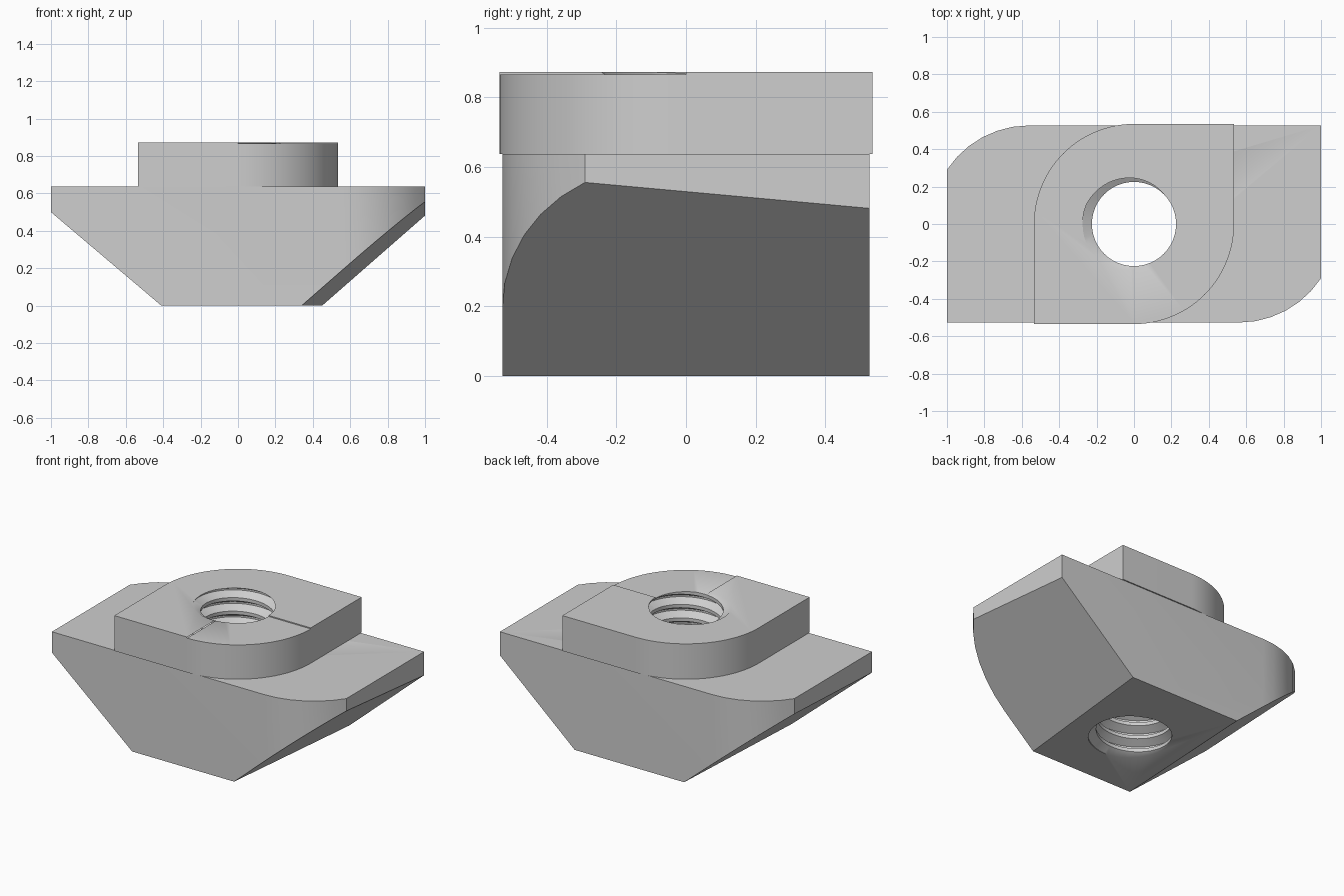
import bpy, bmesh
from math import cos, sin, pi, radians
from mathutils import Vector

cube = bpy.data.objects.get("Cube")
if cube:
    bpy.data.objects.remove(cube, do_unlink=True)

GREY = (0.62, 0.62, 0.62, 1)
steel = bpy.data.materials.new("plain_grey")
steel.use_nodes = True
steel.diffuse_color = GREY
steel.node_tree.nodes["Principled BSDF"].inputs["Base Color"].default_value = GREY

SHOULDER, TOP, STEP = 0.638, 0.873, 0.007
PITCH, MINOR, MAJOR = 0.09, 0.225, 0.275


def arc(cx, r, a0, a1, n):
    angles = [radians(a0 + (a1 - a0) * i / n) for i in range(n + 1)]
    return [(cx + r * cos(a), r * sin(a)) for a in angles]


def cut(bm, co, normal):
    """Remove everything on the normal's side of a plane and close the cut."""
    bmesh.ops.bisect_plane(bm, geom=bm.verts[:] + bm.edges[:] + bm.faces[:],
                           plane_co=Vector(co), plane_no=Vector(normal).normalized(),
                           clear_outer=True)
    bmesh.ops.holes_fill(bm, edges=[e for e in bm.edges if e.is_boundary], sides=0)


def finish(bm, name):
    bmesh.ops.recalc_face_normals(bm, faces=bm.faces[:])
    mesh = bpy.data.meshes.new(name)
    bm.to_mesh(mesh)
    bm.free()
    mesh.materials.append(steel)
    obj = bpy.data.objects.new(name, mesh)
    bpy.context.collection.objects.link(obj)
    return obj


def prism(outline, z0, z1):
    bm = bmesh.new()
    base = bm.faces.new([bm.verts.new((x, y, z0)) for x, y in outline])
    side = bmesh.ops.extrude_face_region(bm, geom=[base], use_keep_orig=True)
    verts = [g for g in side["geom"] if isinstance(g, bmesh.types.BMVert)]
    bmesh.ops.translate(bm, verts=verts, vec=(0, 0, z1 - z0))
    return bm


def thread_cutter():
    """Solid screw whose groove leaves the top face on the -x side."""
    bm = bmesh.new()
    profile = [(0, MINOR), (0.25, MINOR), (0.5625, MAJOR), (0.6875, MAJOR)]
    n, turns = 48, 14
    start = TOP - 12.125 * PITCH
    columns = []
    for i in range(n):
        a = 2 * pi * i / n
        columns.append([bm.verts.new((r * cos(a), r * sin(a),
                                      start + PITCH * (t + f + i / n)))
                        for t in range(turns) for f, r in profile])
    for i in range(n):
        left, right = columns[i], columns[(i + 1) % n]
        if i == n - 1:
            right = right[len(profile):]  # one turn higher
        for j in range(len(right) - 1):
            bm.faces.new((left[j], right[j], right[j + 1], left[j + 1]))
    cut(bm, (0, 0, -0.03), (0, 0, -1))
    cut(bm, (0, 0, 0.93), (0, 0, 1))
    return finish(bm, "thread_cutter")


# Wedge-shaped base: two rounded corners, sloping ends
half = [(-1, -0.527)] + arc(0.56, 0.527, -90, -33.4, 6)
bm = prism(half + [(-x, -y) for x, y in half], 0, SHOULDER)
cut(bm, (0.395, 0, 0), (0.875, -0.091, -1))
cut(bm, (-0.3825, 0, 0), (-0.847, 0.044, -1))
parts = [finish(bm, "wedge_base")]

# Raised boss: three quarters, plus one slightly lower rounded quarter
R = 0.535
boss = [(0, 0), (R, 0), (R, R)] + arc(0, R, 90, 180, 24) + [(-R, -R), (0, -R)]
parts.append(finish(prism(boss, SHOULDER, TOP), "boss"))
quarter = [(0, 0)] + arc(0, R, -90, 0, 24)
parts.append(finish(prism(quarter, SHOULDER, TOP - STEP), "boss_low_quarter"))

# Threaded hole through every part
cutter = thread_cutter()
cutter.hide_render = True
for obj in parts:
    mod = obj.modifiers.new("threaded_hole", 'BOOLEAN')
    mod.operation = 'DIFFERENCE'
    mod.solver = 'EXACT'
    mod.object = cutter
bpy.context.view_layer.update()
graph = bpy.context.evaluated_depsgraph_get()
baked = [bpy.data.meshes.new_from_object(o.evaluated_get(graph)) for o in parts]
for obj, mesh in zip(parts, baked):
    obj.modifiers.clear()
    obj.data = mesh
bpy.data.objects.remove(cutter, do_unlink=True)

# Smooth curved walls, keep machined edges crisp
bpy.ops.object.select_all(action='DESELECT')
for obj in parts:
    obj.select_set(True)
bpy.context.view_layer.objects.active = parts[0]
bpy.ops.object.shade_smooth_by_angle(angle=radians(30))
